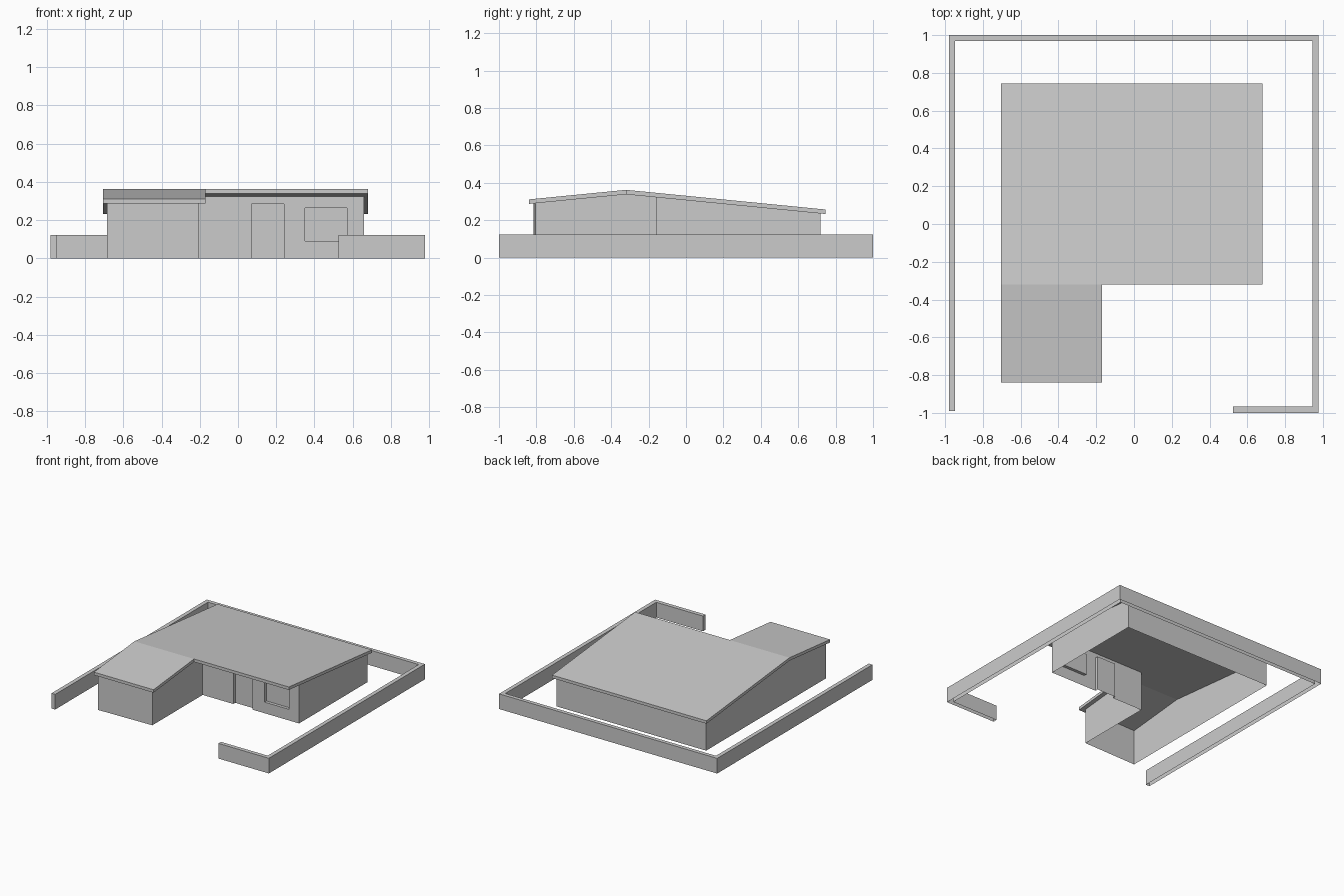
import bpy, bmesh

cube = bpy.data.objects.get("Cube")
if cube:
    bpy.data.objects.remove(cube, do_unlink=True)

# Single plain grey for the whole model
grey = bpy.data.materials.new("plain_grey")
grey.use_nodes = True
grey.diffuse_color = (0.6, 0.6, 0.6, 1)
grey.node_tree.nodes["Principled BSDF"].inputs["Base Color"].default_value = (0.6, 0.6, 0.6, 1)


def build(name, faces, thickness=0):
    """Make an object from corner loops, optionally thickened straight up."""
    bm = bmesh.new()
    for loop in faces:
        bm.faces.new([bm.verts.new(p) for p in loop])
    bmesh.ops.remove_doubles(bm, verts=bm.verts, dist=0.0005)
    if thickness:
        top = bmesh.ops.extrude_face_region(bm, geom=bm.faces[:])["geom"]
        verts = [v for v in top if isinstance(v, bmesh.types.BMVert)]
        bmesh.ops.translate(bm, verts=verts, vec=(0, 0, thickness))
        bmesh.ops.recalc_face_normals(bm, faces=bm.faces[:])
    mesh = bpy.data.meshes.new(name)
    bm.to_mesh(mesh)
    bm.free()
    mesh.materials.append(grey)
    obj = bpy.data.objects.new(name, mesh)
    bpy.context.collection.objects.link(obj)
    return obj


# Main dimensions
RIDGE_Y, RIDGE_Z = -0.32, 0.338
EAVE_FRONT, EAVE_BACK = (-0.84, 0.287), (0.745, 0.233)
LEFT, RIGHT, WING = 0.66, -0.685, -0.205
FRONT, WING_FRONT, BACK = -0.16, -0.815, 0.72
WING_CORNER = -0.805


def roof_z(y):
    """Height of the roof's underside."""
    ey, ez = EAVE_FRONT if y < RIDGE_Y else EAVE_BACK
    return RIDGE_Z + (ez - RIDGE_Z) * (y - RIDGE_Y) / (ey - RIDGE_Y)


# Roof: long back slope plus short slope over the wing
def roof_point(x, y):
    return (x, y, roof_z(y))


ROOF_L, ROOF_R, ROOF_WING = 0.68, -0.705, -0.17
fy, by = EAVE_FRONT[0], EAVE_BACK[0]
build("roof", [
    [roof_point(ROOF_R, RIDGE_Y), roof_point(ROOF_WING, RIDGE_Y), roof_point(ROOF_L, RIDGE_Y),
     roof_point(ROOF_L, by), roof_point(ROOF_R, by)],
    [roof_point(ROOF_R, fy), roof_point(ROOF_WING, fy),
     roof_point(ROOF_WING, RIDGE_Y), roof_point(ROOF_R, RIDGE_Y)],
], 0.024)


# Side walls follow the roof slope
def side_wall(name, x, y0, y1, outward):
    ys = [y0] + ([RIDGE_Y] if y0 < RIDGE_Y else []) + [y1]
    loop = [(x, y0, 0), (x, y1, 0)] + [roof_point(x, y) for y in reversed(ys)]
    build(name, [loop if outward > 0 else loop[::-1]])


side_wall("left_wall", LEFT, FRONT, BACK, 1)
side_wall("wing_left_wall", WING, WING_CORNER, FRONT, 1)
side_wall("right_wall", RIGHT, WING_FRONT, BACK, -1)


# Back wall and wing front wall
def cross_wall(name, a, b):
    build(name, [[(*a, 0), (*b, 0), roof_point(*b), roof_point(*a)]])


cross_wall("back_wall", (LEFT, BACK), (RIGHT, BACK))
cross_wall("wing_front_wall", (RIGHT, WING_FRONT), (WING, WING_CORNER))

# Front wall with recessed door and window
DEPTH = 0.025
top = roof_z(FRONT)
door, window = (0.07, 0.24, 0, 0.283), (0.35, 0.57, 0.09, 0.263)


def panel(x0, x1, z0, z1, y=FRONT):
    return [(x0, y, z0), (x1, y, z0), (x1, y, z1), (x0, y, z1)]


faces = [panel(WING, door[0], 0, top), panel(door[1], window[0], 0, top),
         panel(window[1], LEFT, 0, top)]
for x0, x1, z0, z1 in (door, window):
    faces.append(panel(x0, x1, z1, top))
    if z0 > 0:
        faces.append(panel(x0, x1, 0, z0))
build("front_wall", faces)

for name, hole in (("door", door), ("window", window)):
    outer, inner = panel(*hole), panel(*hole, FRONT + DEPTH)
    reveals = [[outer[i], outer[(i + 1) % 4], inner[(i + 1) % 4], inner[i]]
               for i in range(4) if hole[2] > 0 or i > 0]
    build(name, [inner] + reveals)

# Garden wall: hollow, open underneath, running round three sides with a short return
HEIGHT = 0.123
outline = [(-0.98, -0.99), (-0.947, -0.99), (-0.947, 0.968), (0.944, 0.968),
           (0.944, -0.967), (0.525, -0.967), (0.525, -1), (0.977, -1),
           (0.977, 1), (-0.98, 1)]
faces = [[(x, y, HEIGHT) for x, y in outline]]
for a, b in zip(outline, outline[1:] + outline[:1]):
    faces.append([(*a, 0), (*b, 0), (*b, HEIGHT), (*a, HEIGHT)])
build("garden_wall", faces)
